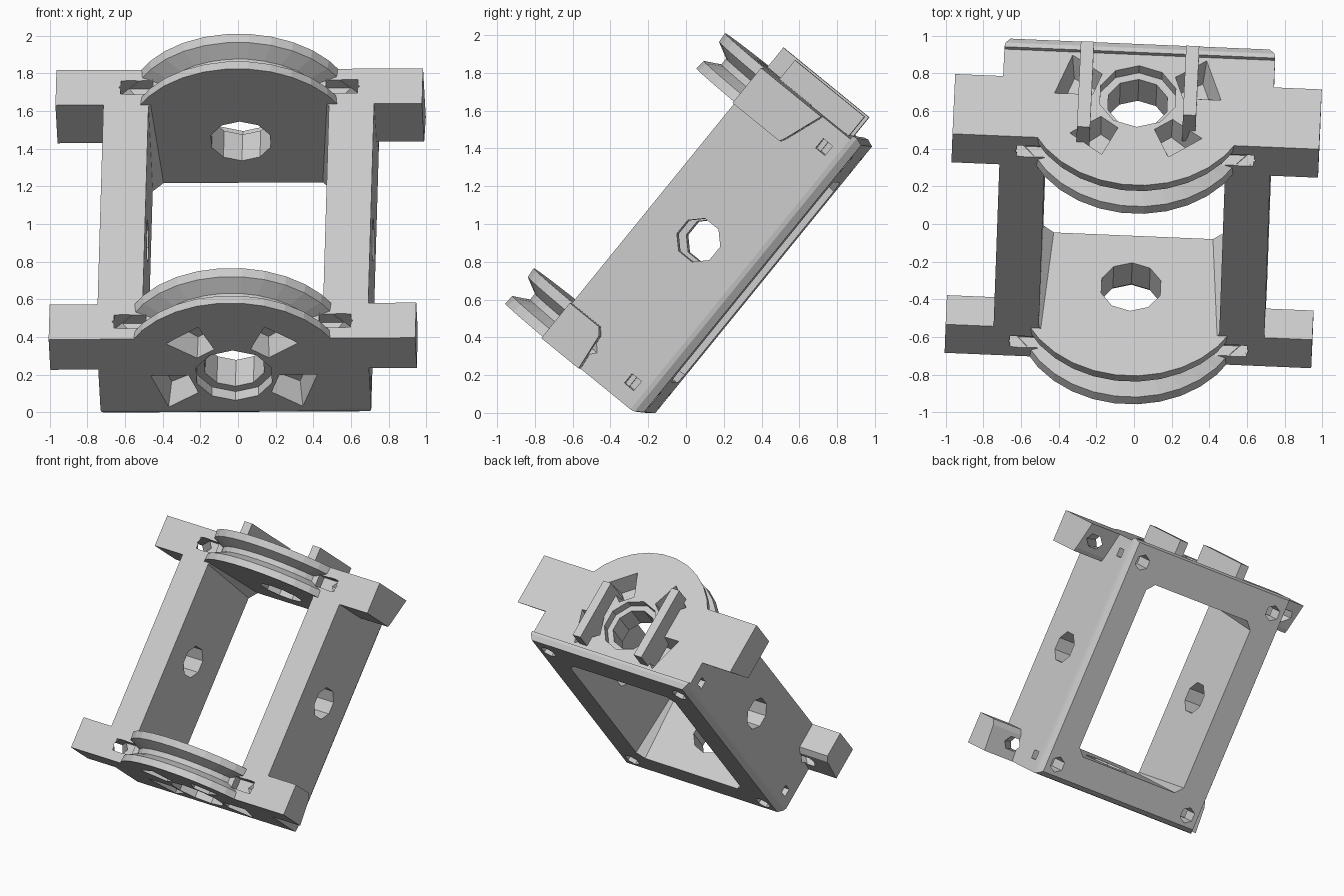
import bpy, bmesh, math
from mathutils import Vector, Matrix

if "Cube" in bpy.data.objects:
    bpy.data.objects.remove(bpy.data.objects["Cube"], do_unlink=True)

# One grey for the whole model
grey = bpy.data.materials.new("plain_grey")
grey.use_nodes = True
COLOR = (0.6, 0.6, 0.6, 1)
grey.diffuse_color = COLOR
grey.node_tree.nodes["Principled BSDF"].inputs["Base Color"].default_value = COLOR

# Tilted frame: u across, v along the rails, w out of the cradle
U = Vector((1, -0.042, 0.005)).normalized()
L = Vector((0.024, 0.631, 0.776))
L = (L - U * L.dot(U)).normalized()
TILT = Matrix((U, L, U.cross(L))).transposed().to_4x4()

WIDTH, INNER = 0.72, 0.48
FRONT, FRONT_IN, BACK_IN, BACK = -0.155, 0.085, 1.45, 1.69
LOW, HIGH, AXIS = 0.215, 0.81, 0.5
ENDS = ((FRONT, FRONT_IN), (BACK, BACK_IN))     # outer and inner face of each end


def loft(name, rings):
    """Closed solid through rings of equal point count."""
    bm = bmesh.new()
    loops = [[bm.verts.new(p) for p in ring] for ring in rings]
    n = len(loops[0])
    for a, b in zip(loops, loops[1:]):
        for i in range(n):
            bm.faces.new((a[i], a[(i + 1) % n], b[(i + 1) % n], b[i]))
    bm.faces.new(loops[0])
    bm.faces.new(loops[-1])
    bmesh.ops.recalc_face_normals(bm, faces=bm.faces[:])
    mesh = bpy.data.meshes.new(name)
    bm.to_mesh(mesh)
    bm.free()
    mesh.materials.append(grey)
    ob = bpy.data.objects.new(name, mesh)
    bpy.context.scene.collection.objects.link(ob)
    return ob


def rect(u, v0, v1, w, c=0.0):
    """Rectangle in the u-v plane with chamfered corners."""
    if c == 0:
        return [(-u, v0, w), (u, v0, w), (u, v1, w), (-u, v1, w)]
    return [(-u + c, v0, w), (u - c, v0, w), (u, v0 + c, w), (u, v1 - c, w),
            (u - c, v1, w), (-u + c, v1, w), (-u, v1 - c, w), (-u, v0 + c, w)]


def box(name, u0, u1, v0, v1, w0, w1):
    return loft(name, [[(u0, v0, w), (u1, v0, w), (u1, v1, w), (u0, v1, w)]
                       for w in (w0, w1)])


def rod(name, a, b, r, n):
    a, b = Vector(a), Vector(b)
    q = (b - a).to_track_quat('Z', 'Y')
    ring = [q @ Vector((r * math.cos(t), r * math.sin(t), 0))
            for t in (math.tau * (i + 0.5) / n for i in range(n))]
    return loft(name, [[c + p for p in ring] for c in (a, b)])


def polar(r, deg, v):
    t = math.radians(deg)
    return (r * math.cos(t), v, AXIS + r * math.sin(t))


def cut(ob, cutters):
    for c in cutters:
        mod = ob.modifiers.new("cut", 'BOOLEAN')
        mod.operation, mod.solver, mod.object = 'DIFFERENCE', 'EXACT', c
    deps = bpy.context.evaluated_depsgraph_get()
    mesh = bpy.data.meshes.new_from_object(ob.evaluated_get(deps))
    ob.modifiers.clear()
    ob.data = mesh


# Rectangular frame and its chamfered underside
frame = loft("frame", [rect(WIDTH, FRONT, BACK, LOW), rect(WIDTH, FRONT, BACK, HIGH)])
lip = loft("bottom_rim", [rect(0.69, -0.12, 1.70, 0.15), rect(WIDTH - 0.005, -0.15, 1.715, 0.19),
                          rect(WIDTH, FRONT, 1.71, LOW)])

# Side lugs
ears = []
front_lug = [(FRONT, HIGH), (FRONT_IN, HIGH), (FRONT_IN, 0.61), (0.045, 0.58), (FRONT, 0.555)]
back_lug = [(BACK, HIGH), (BACK_IN, HIGH), (BACK_IN, 0.49), (1.48, 0.475), (BACK, 0.40)]
for end, shape in (("front", front_lug), ("back", back_lug)):
    for side, s in (("left", 1), ("right", -1)):
        ears.append(loft(f"{end}_{side}_lug",
                         [[(s * u, v, w) for v, w in shape] for u in (0.7, 0.975)]))

# Grooved arcs over both ends
arcs = []
for end, v0 in (("front", FRONT), ("back", BACK_IN)):
    rings = []
    for dv, r in ((0, 0.61), (0.055, 0.605), (0.1, 0.52), (0.14, 0.52), (0.185, 0.605), (0.24, 0.61)):
        a = math.degrees(math.asin(0.28 / r))
        rings.append([polar(r, a + (180 - 2 * a) * i / 11, v0 + dv) for i in range(12)])
    arcs.append(loft(f"{end}_grooved_arc", rings))

# Central opening, with corners that fill in towards the bottom
opening = loft("opening_cutter", [rect(INNER, FRONT_IN, BACK_IN, 0.1, 0.06),
                                  rect(INNER, FRONT_IN, BACK_IN, 0.9, 0.005)])

# Holes through the side rails
mid = (FRONT + BACK) / 2
cutters = [rod("cutter", (-1, mid, AXIS), (1, mid, AXIS), 0.12, 8)]

for outer, inner in ENDS:
    d = 1 if inner > outer else -1
    centre = (outer + inner) / 2
    # Bearing hole with counterbore
    cutters.append(rod("cutter", (0, outer - d * 0.05, AXIS), (0, inner + d * 0.05, AXIS), 0.165, 10))
    cutters.append(rod("cutter", (0, outer - d * 0.05, AXIS), (0, outer + d * 0.06, AXIS), 0.21, 10))
    # Tapered pockets between the spokes
    for mid_angle, half in ((52, 15), (128, 15), (-18, 19), (198, 19)):
        rings = []
        for depth, k, r0, r1 in ((-0.02, 1, 0.24, 0.45), (0.13, 0.7, 0.25, 0.40)):
            v = outer + d * depth
            a, b = mid_angle - half * k, mid_angle + half * k
            rings.append([polar(r0, a, v), polar(r1, a, v), polar(r1, b, v), polar(r0, b, v)])
        cutters.append(loft("cutter", rings))
    for s in (1, -1):
        # Groove run-out and cord tunnel through the lug
        u0, u1 = sorted((s * 0.46, s * 0.63))
        cutters.append(box("cutter", u0, u1, centre - 0.045, centre + 0.045, 0.74, 0.9))
        cutters.append(rod("cutter", (s * 0.56, centre, 0.82), (s * 0.94, centre, 0.36), 0.055, 6))
        # Corner sockets at the side and underneath
        cutters.append(rod("cutter", (s * 0.8, centre, 0.295), (s * 0.58, centre, 0.295), 0.045, 4))
        cutters.append(rod("cutter", (s * 0.6, centre, 0.1), (s * 0.6, centre, 0.3), 0.06, 6))

for ob in (frame, lip):
    cut(ob, [opening] + cutters)
for ob in ears + arcs:
    cut(ob, cutters)

# Clip bars standing on the back end
clips = [box(f"{side}_clip", u - 0.035, u + 0.035, 1.60, 1.82, 0.245, top)
         for side, u, top in (("left", 0.28, 0.72), ("right", -0.28, 0.83))]

for c in cutters + [opening]:
    bpy.data.objects.remove(c, do_unlink=True)

for ob in [frame, lip] + ears + arcs + clips:
    ob.matrix_world = TILT
